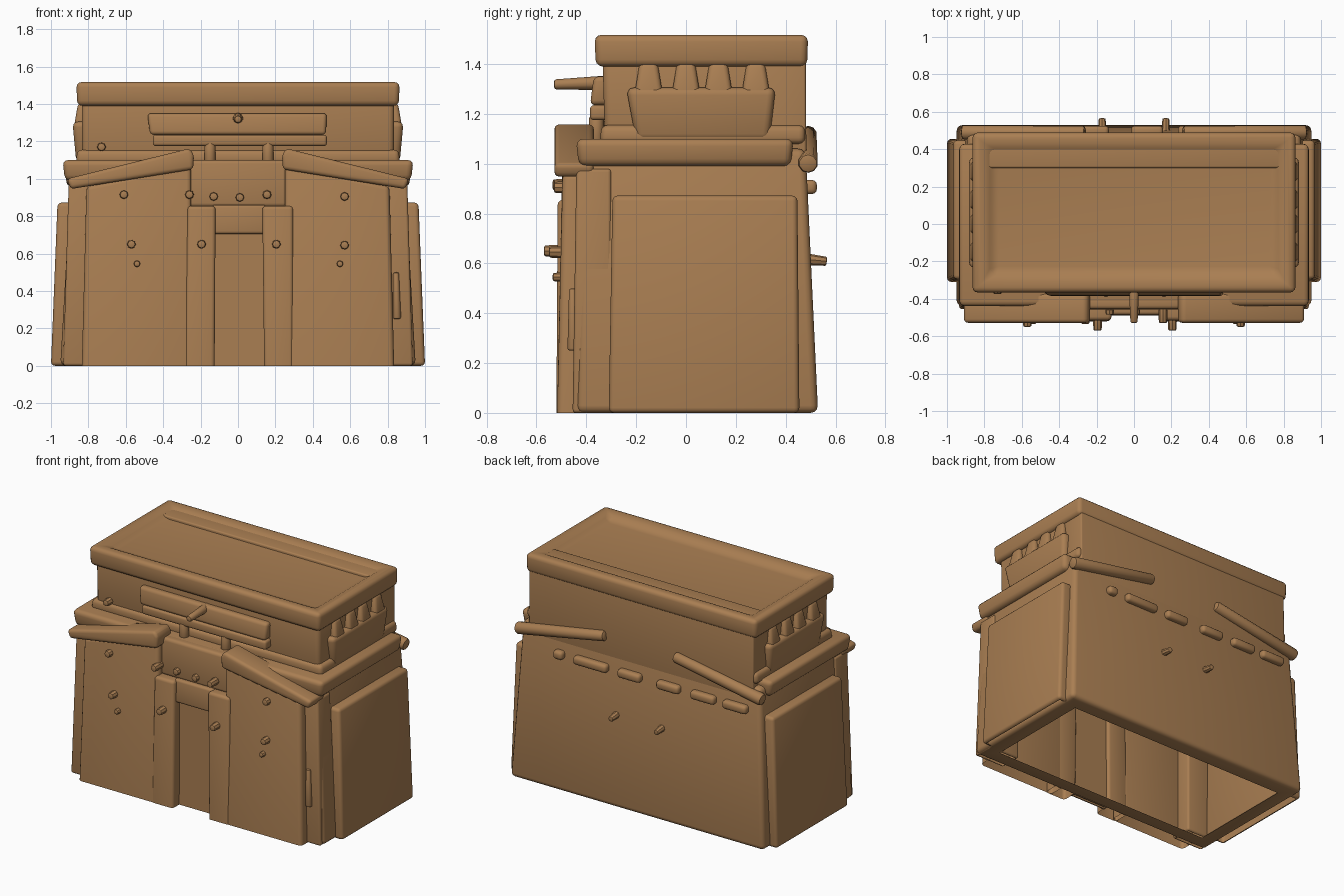
import bpy, bmesh, math
from mathutils import Vector

if "Cube" in bpy.data.objects:
    bpy.data.objects.remove(bpy.data.objects["Cube"])

clay = bpy.data.materials.new("brown clay")
clay.diffuse_color = (0.40, 0.21, 0.085, 1)
clay.use_nodes = True
clay.node_tree.nodes["Principled BSDF"].inputs["Base Color"].default_value = clay.diffuse_color


def finish(name, bm):
    bmesh.ops.recalc_face_normals(bm, faces=bm.faces[:])
    me = bpy.data.meshes.new(name)
    bm.to_mesh(me)
    bm.free()
    me.materials.append(clay)
    ob = bpy.data.objects.new(name, me)
    bpy.context.collection.objects.link(ob)
    return ob


def round_edges(bm, r):
    bm.normal_update()
    if r:
        edges = [e for e in bm.edges if not e.is_boundary and e.calc_face_angle(0) > 0.5]
        bmesh.ops.bevel(bm, geom=edges, offset=r, segments=3, profile=0.5,
                        affect='EDGES', clamp_overlap=True)


def block(name, low, high, z0, z1, r=0.02, lip=None, dish=0):
    """Tapered box; low / high are (x0, x1, y0, y1). lip opens the underside."""
    bm = bmesh.new()
    rings = []
    for (x0, x1, y0, y1), z in ((low, z0), (high, z1)):
        rings.append([bm.verts.new(p) for p in
                      ((x0, y0, z), (x1, y0, z), (x1, y1, z), (x0, y1, z))])
    a, b = rings
    for i in range(4):
        j = (i + 1) % 4
        bm.faces.new((a[i], a[j], b[j], b[i]))
    top = bm.faces.new(b)
    base = bm.faces.new(a[::-1])
    bm.normal_update()
    if dish:
        # flat rim, then a shallow sunken floor
        bmesh.ops.inset_region(bm, faces=[top], thickness=0.10, depth=0)
        bmesh.ops.inset_region(bm, faces=[top], thickness=0.06, depth=0)
        for v in top.verts:
            v.co.z -= dish
    if lip:
        bmesh.ops.inset_region(bm, faces=[base], thickness=lip, depth=0)
        bmesh.ops.delete(bm, geom=[base], context='FACES_ONLY')
    round_edges(bm, r)
    return finish(name, bm)


def prism(name, pts, y0, y1, r=0.02, open_base=False, lean=0.0):
    """Outline in x,z pushed from y0 to y1; lean moves the front out at the foot."""
    bm = bmesh.new()
    f = [bm.verts.new((x, y0 - (lean if z < 0.01 else 0), z)) for x, z in pts]
    g = [bm.verts.new((x, y1, z)) for x, z in pts]
    bm.faces.new(f)
    bm.faces.new(g[::-1])
    n = len(pts)
    for i in range(n):
        j = (i + 1) % n
        if open_base and pts[i][1] < 0.01 and pts[j][1] < 0.01:
            continue
        bm.faces.new((f[i], g[i], g[j], f[j]))
    bmesh.ops.recalc_face_normals(bm, faces=bm.faces[:])
    round_edges(bm, r)
    return finish(name, bm)


def rod(name, p, q, r0, r1=None, r=0.01, n=10):
    """Round bar between two points."""
    p, q = Vector(p), Vector(q)
    r1 = r0 if r1 is None else r1
    bm = bmesh.new()
    bmesh.ops.create_cone(bm, cap_ends=True, segments=n, radius1=r0, radius2=r1,
                          depth=(q - p).length)
    bm.normal_update()
    caps = [e for e in bm.edges if e.calc_face_angle(0) > 1.2]
    bmesh.ops.bevel(bm, geom=caps, offset=r, segments=2, profile=0.5, affect='EDGES')
    rot = (q - p).to_track_quat('Z', 'Y').to_matrix()
    for v in bm.verts:
        v.co = rot @ v.co + (p + q) / 2
    return finish(name, bm)


# main hollow body, tall back wall, ledge, upper storey and dished roof rim
block("main_body", (-0.95, 0.95, -0.44, 0.53), (-0.89, 0.89, -0.42, 0.48), 0, 1.06, 0.03, 0.16)
block("back_wall", (-0.84, 0.84, 0.30, 0.484), (-0.84, 0.84, 0.30, 0.48), 0.9, 1.5, 0.01)
block("ledge", (-0.925, 0.925, -0.43, 0.42), (-0.938, 0.938, -0.442, 0.432), 0.99, 1.10, 0.03)
block("upper_foot", (-0.865, 0.865, -0.345, 0.478), (-0.86, 0.86, -0.34, 0.478), 1.08, 1.155, 0.025)
block("upper_storey", (-0.835, 0.835, -0.325, 0.475), (-0.835, 0.835, -0.335, 0.475), 1.08, 1.43, 0.03)
block("roof_rim", (-0.86, 0.86, -0.362, 0.486), (-0.864, 0.864, -0.367, 0.49), 1.39, 1.517, 0.03,
      dish=0.035)

for s, side in ((-1, "left"), (1, "right")):
    def mx(a, b):
        return tuple(sorted((s * a, s * b)))

    # side buttress panel
    a, b = mx(0.85, 1.0), mx(0.85, 0.965)
    block(side + "_side_panel", (*a, -0.31, 0.455), (*b, -0.295, 0.447), 0, 0.872, 0.035, 0.03)
    # corner strip beside the front wing
    block(side + "_corner_strip", (*mx(0.7, 0.935), -0.455, -0.3), (*mx(0.7, 0.905), -0.44, -0.3),
          0, 0.98, 0.025, 0.02)
    # front wing with a sloping head
    prism(side + "_front_wing", [(s * x, z) for x, z in
          ((0.835, 0), (0.25, 0), (0.25, 1.08), (0.81, 0.96))], -0.495, -0.40, 0.025, True, 0.022)
    # sloping wing coping
    prism(side + "_wing_coping", [(s * x, z) for x, z in
          ((0.895, 0.945), (0.915, 1.0), (0.26, 1.162), (0.235, 1.13), (0.24, 1.05))],
          -0.528, -0.37, 0.02)
    # sloping log on the back
    rod(side + "_back_log", (s * 0.92, 0.49, 1.0), (s * 0.26, 0.49, 1.12), 0.04, 0.035, 0.015)
    # side balcony block and its pegs
    block(side + "_balcony", (*mx(0.78, 0.865), -0.2, 0.335), (*mx(0.78, 0.885), -0.24, 0.36),
          1.09, 1.305, 0.03)
    for y in (-0.15, 0.0, 0.13, 0.28):
        block(side + "_balcony_peg", (*mx(0.80, 0.88), y - 0.06, y + 0.06),
              (*mx(0.80, 0.855), y - 0.036, y + 0.036), 1.26, 1.405, 0.02)

# doorway: posts, lintel, recessed wall above
prism("left_door_post", [(-0.285, 0), (-0.125, 0), (-0.12, 0.855), (-0.27, 0.855)],
      -0.515, -0.40, 0.02, True, 0.005)
prism("right_door_post", [(0.14, 0), (0.295, 0), (0.295, 0.855), (0.13, 0.855)],
      -0.515, -0.40, 0.02, True, 0.005)
block("door_lintel", (-0.14, 0.15, -0.49, -0.40), (-0.14, 0.15, -0.485, -0.40), 0.705, 0.86, 0.015)
block("wall_over_door", (-0.26, 0.26, -0.46, -0.38), (-0.26, 0.26, -0.455, -0.38), 0.85, 1.1, 0.02)
block("door", (-0.13, 0.145, -0.45, -0.42), (-0.13, 0.145, -0.45, -0.42), 0, 0.72, 0, 0.01)

# boards over the door with pole and struts
block("upper_board", (-0.47, 0.47, -0.385, -0.31), (-0.485, 0.475, -0.37, -0.31), 1.235, 1.35, 0.02)
block("lower_board", (-0.455, 0.475, -0.385, -0.31), (-0.455, 0.475, -0.385, -0.31), 1.175, 1.235, 0.015)
for x in (-0.15, 0.16):
    rod("board_strut", (x, -0.36, 1.08), (x, -0.36, 1.19), 0.03)
rod("pole", (0, -0.30, 1.325), (0, -0.53, 1.318), 0.03, 0.02)

# small front pegs: x, z, tip y
for x, z, y in ((-0.61, 0.915, -0.53), (-0.26, 0.915, -0.535), (-0.13, 0.905, -0.485),
                (0.01, 0.90, -0.485), (0.155, 0.915, -0.53), (0.57, 0.905, -0.53),
                (-0.57, 0.65, -0.55), (-0.195, 0.65, -0.57), (0.205, 0.65, -0.57),
                (0.57, 0.645, -0.55), (-0.54, 0.545, -0.535), (0.545, 0.545, -0.535),
                (-0.73, 1.17, -0.375)):
    r = 0.02 if z < 0.6 else 0.026
    rod("front_peg", (x, y + 0.12, z), (x, y, z), r, r * 0.85, 0.008, 8)

# back pegs and row of flat back stones
for x in (-0.17, 0.17):
    rod("back_peg", (x, 0.45, 0.62), (x, 0.565, 0.608), 0.026, 0.018, 0.006, 8)
for x, w in ((0.60, 0.07), (0.36, 0.25), (0.07, 0.17), (-0.22, 0.17), (-0.48, 0.18), (-0.72, 0.18)):
    block("back_stone", (x - w / 2, x + w / 2, 0.46, 0.525), (x - w / 2, x + w / 2, 0.46, 0.525),
          0.878, 0.935, 0.02)

# leaning stone at the right front corner
rod("corner_stone", (0.85, -0.455, 0.25), (0.845, -0.455, 0.5), 0.022, 0.015)

bpy.ops.object.select_all(action='SELECT')
bpy.context.view_layer.objects.active = bpy.context.selected_objects[0]
bpy.ops.object.shade_smooth_by_angle(angle=math.radians(40))
